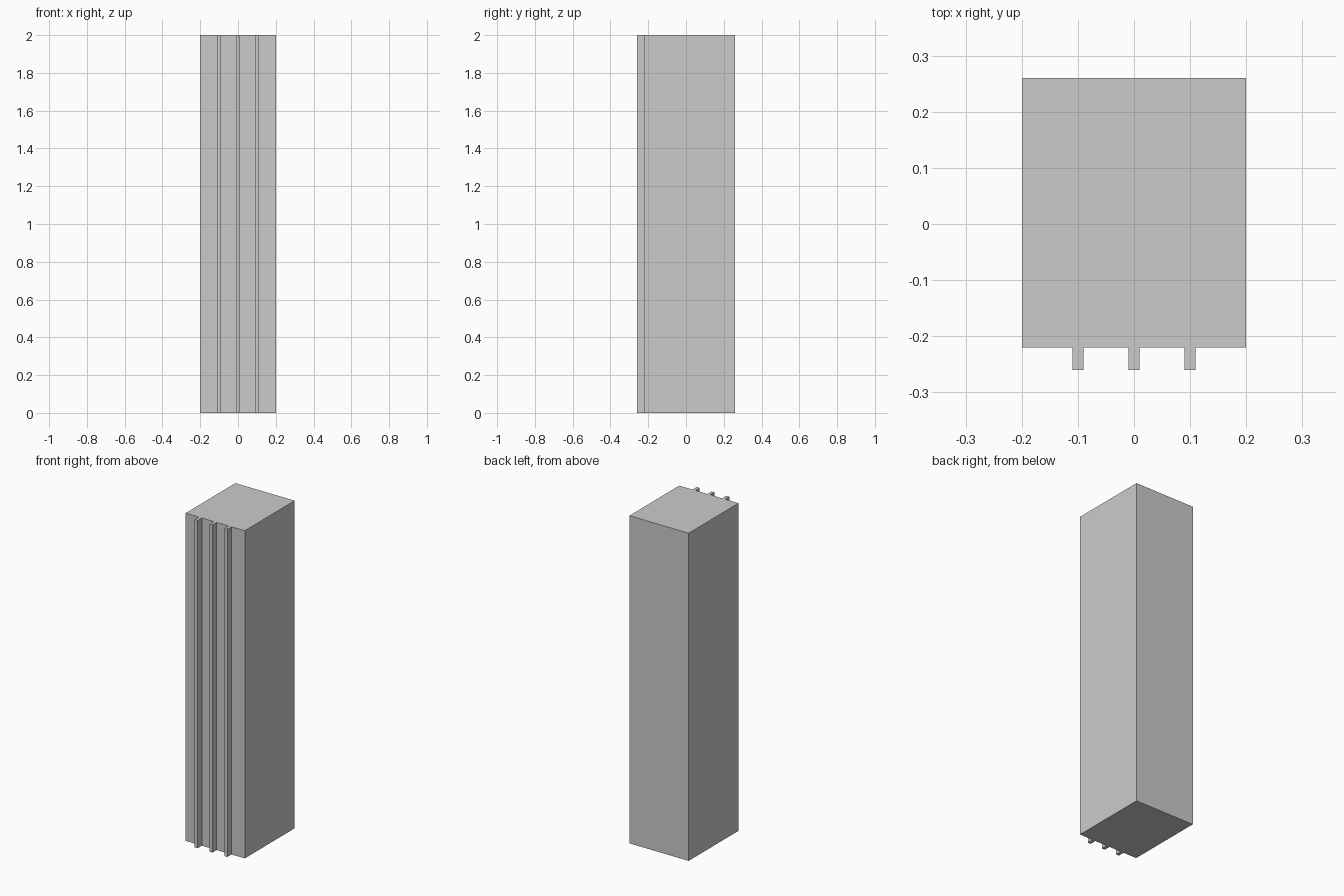
import bpy

if "Cube" in bpy.data.objects:
    bpy.data.objects.remove(bpy.data.objects["Cube"])


def box(name, x, y, z):
    """Box spanning the given (min, max) ranges."""
    spans = (x, y, z)
    centre = [(a + b) / 2 for a, b in spans]
    bpy.ops.mesh.primitive_cube_add(size=1, location=centre)
    obj = bpy.context.object
    obj.name = name
    obj.scale = [b - a for a, b in spans]
    bpy.ops.object.transform_apply(location=False, rotation=False, scale=True)
    return obj


HEIGHT = 2.0
FRONT = -0.22

# Main block
box("body", (-0.20, 0.20), (FRONT, 0.26), (0, HEIGHT))

# Three full-height ribs on the front face
for i, x in enumerate((-0.1, 0.0, 0.1), 1):
    box(f"front_rib_{i}", (x - 0.01, x + 0.01), (-0.26, FRONT), (0, HEIGHT))
